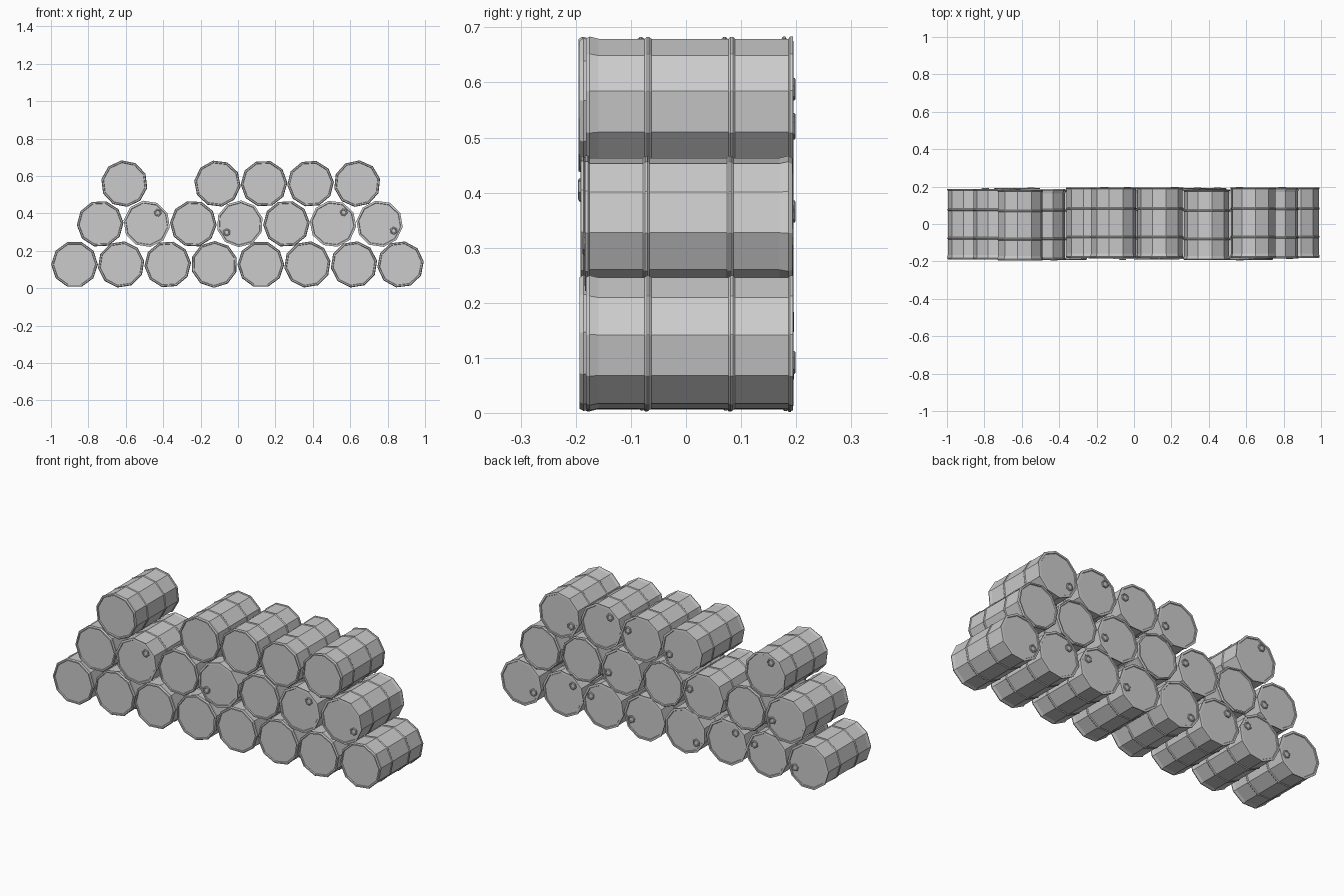
import bpy, bmesh
from math import sin, cos, radians, tau

if "Cube" in bpy.data.objects:
    bpy.data.objects.remove(bpy.data.objects["Cube"])

SIDES = 10
# barrel profile (radius, axial position); the bung end is +
BARREL = [(0, -.183), (.112, -.183), (.114, -.189), (.121, -.189), (.125, -.182),
          (.121, -.166), (.121, -.082), (.1245, -.078), (.1245, -.074), (.121, -.070),
          (.121, .070), (.1245, .074), (.1245, .078), (.121, .082), (.121, .179),
          (.125, .182), (.125, .187), (.114, .188), (.112, .184), (0, .184)]
# raised screw cap with a sunken centre
BUNG = [(0, .182), (.021, .182), (.021, .190), (.018, .192), (.014, .192),
        (.012, .189), (0, .189)]


def lathe(bm, profile, sides, cx, cz, phase, flip):
    """Turn a profile about the y axis; flip mirrors it front to back."""
    rings = []
    for r, y in profile:
        if r == 0:
            rings.append([bm.verts.new((cx, y * flip, cz))])
            continue
        rings.append([bm.verts.new((cx + r * cos(phase + tau * i / sides), y * flip,
                                    cz + r * sin(phase + tau * i / sides)))
                      for i in range(sides)])
    for a, b in zip(rings, rings[1:]):
        if len(a) == 1:
            bm.faces.new(b)
        elif len(b) == 1:
            bm.faces.new(a)
        else:
            for i in range(sides):
                j = (i + 1) % sides
                bm.faces.new((a[i], a[j], b[j], b[i]))
    # end centre points are not needed, the caps are flat
    for ring in (rings[0], rings[-1]):
        bm.verts.remove(ring[0])


def barrel(name, x, y, z, degrees, flip):
    bm = bmesh.new()
    a = radians(degrees)
    lathe(bm, BARREL, SIDES, 0, 0, a + tau / SIDES / 2, flip)
    lathe(bm, BUNG, 6, .084 * cos(a), .084 * sin(a), a, flip)
    bmesh.ops.recalc_face_normals(bm, faces=bm.faces)
    mesh = bpy.data.meshes.new(name)
    bm.to_mesh(mesh)
    bm.free()
    obj = bpy.data.objects.new(name, mesh)
    obj.location = (x, y, z)
    bpy.context.collection.objects.link(obj)


# rows: first x, height, then (slot, bung angle, y shift, bung end: 1 back, -1 front)
STEP = .249
ROWS = {
    "bottom": (-.874, .127, [(0, -18, 0, 1), (1, 27, .004, 1), (2, 130, -.004, 1),
                             (3, 215, .004, 1), (4, -18, 0, 1), (5, 27, .004, 1),
                             (6, 135, -.004, 1), (7, 205, .007, 1)]),
    "middle": (-.737, .344, [(0, -15, 0, 1), (1, 45, -.003, -1), (2, 15, .007, 1),
                             (3, 213, 0, -1), (4, -15, .003, 1), (5, 47, -.004, -1),
                             (6, -26, .004, -1)]),
    "top": (-.608, .559, [(0, 115, -.006, 1), (2, -25, .007, 1), (3, 20, .007, 1),
                          (4, 130, -.004, 1), (5, 210, .007, 1)]),
}
for row, (x0, z, items) in ROWS.items():
    for slot, angle, y, flip in items:
        barrel(f"{row}_barrel_{slot + 1}", x0 + slot * STEP, y, z, angle, flip)
